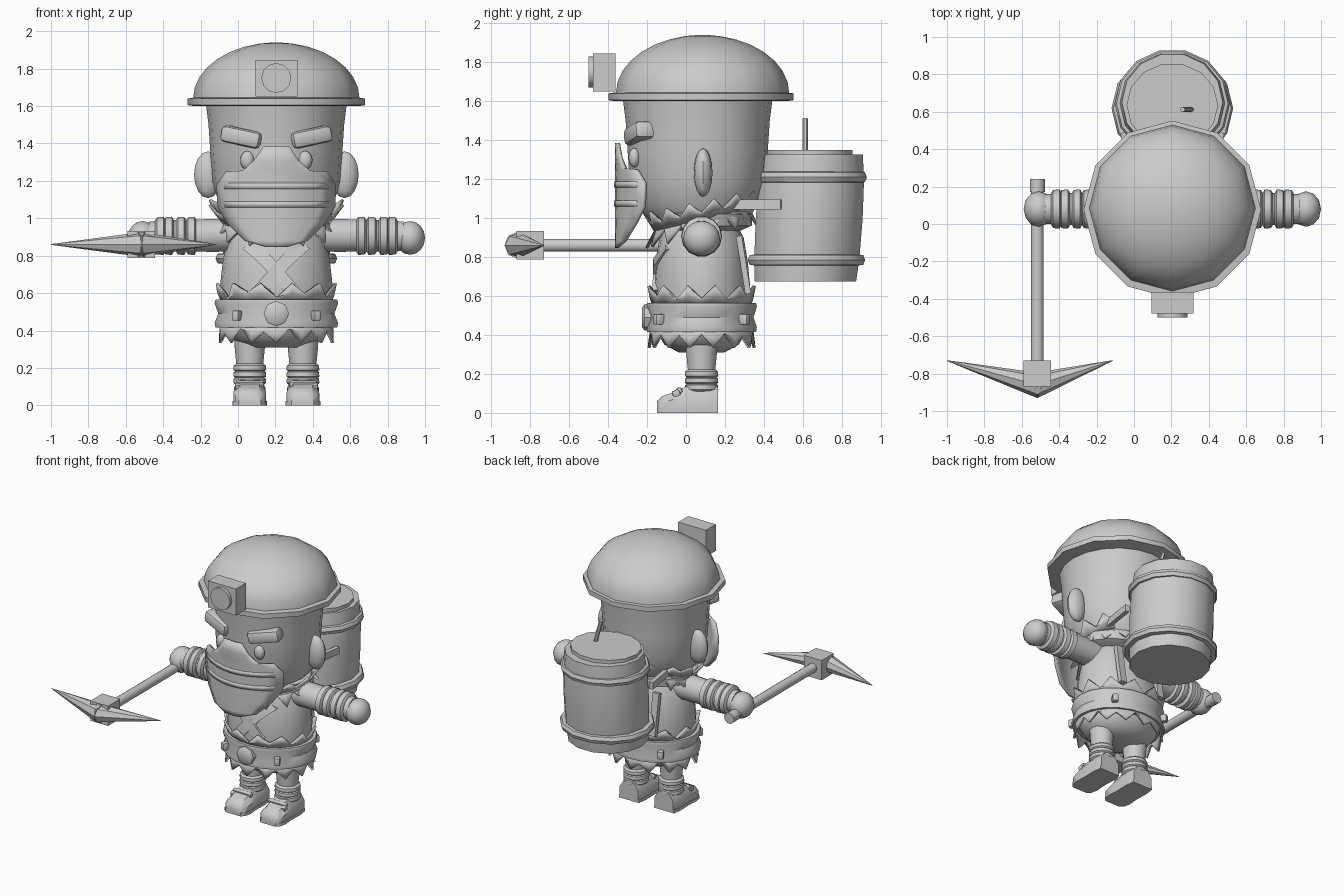
import bpy, bmesh, math
from mathutils import Vector, Matrix

if "Cube" in bpy.data.objects:
    bpy.data.objects.remove(bpy.data.objects["Cube"])

CX, CY = 0.205, 0.08          # body axis
PARTS = []
grey = bpy.data.materials.new("stone_grey")
grey.use_nodes = True
grey.diffuse_color = (0.6, 0.6, 0.6, 1)
grey.node_tree.nodes["Principled BSDF"].inputs["Base Color"].default_value = (0.6, 0.6, 0.6, 1)


def finish(name, bm):
    bmesh.ops.recalc_face_normals(bm, faces=bm.faces)
    mesh = bpy.data.meshes.new(name)
    bm.to_mesh(mesh)
    bm.free()
    mesh.materials.append(grey)
    ob = bpy.data.objects.new(name, mesh)
    bpy.context.collection.objects.link(ob)
    PARTS.append(ob)
    return ob


def loft(name, rings, closed=True, cap=True):
    """Skin a list of equally long point rings."""
    bm = bmesh.new()
    vs = [[bm.verts.new(p) for p in ring] for ring in rings]
    n = len(vs[0])
    for a, b in zip(vs, vs[1:]):
        for i in range(n if closed else n - 1):
            j = (i + 1) % n
            bm.faces.new((a[i], a[j], b[j], b[i]))
    if cap:
        bm.faces.new(vs[0])
        bm.faces.new(vs[-1])
    return finish(name, bm)


def circle(cx, cy, z, rx, ry, n):
    return [(cx + rx * math.cos(math.tau * i / n), cy + ry * math.sin(math.tau * i / n), z)
            for i in range(n)]


def lathe(name, profile, cx=CX, cy=CY, sx=1, sy=1, n=16, shear=0):
    z0 = profile[0][1]
    return loft(name, [circle(cx, cy + shear * (z - z0), z, r * sx, r * sy, n) for r, z in profile])


def rod(name, a, b, profile, n=12):
    """Turned shape between two points; profile is (fraction, radius)."""
    a, b = Vector(a), Vector(b)
    rot = (b - a).to_track_quat('Z', 'Y')
    return loft(name, [[a.lerp(b, t) + rot @ Vector(p) for p in circle(0, 0, 0, r, r, n)]
                       for t, r in profile])


def box(name, centre, size, bevel=0, rot=(0, 0, 0)):
    bm = bmesh.new()
    bmesh.ops.create_cube(bm, size=1)
    bmesh.ops.scale(bm, vec=size, verts=bm.verts)
    if bevel:
        bmesh.ops.bevel(bm, geom=bm.edges[:], offset=bevel, segments=2, affect='EDGES', profile=0.5)
    ob = finish(name, bm)
    for axis, ang in zip("XYZ", rot):
        ob.data.transform(Matrix.Rotation(ang, 4, axis))
    ob.data.transform(Matrix.Translation(centre))
    return ob


def ball(name, centre, size, n=12):
    bm = bmesh.new()
    bmesh.ops.create_uvsphere(bm, u_segments=n, v_segments=8, radius=1)
    bmesh.ops.scale(bm, vec=size, verts=bm.verts)
    bmesh.ops.translate(bm, vec=centre, verts=bm.verts)
    return finish(name, bm)


def fringe(name, base, tip, teeth=14, sx=1, sy=1, tilt=0.0):
    """Zigzag ring; base and tip are (radius, z), tilt raises the back."""
    rings = [[], [], []]
    for i in range(teeth * 2):
        ang = math.tau * i / (teeth * 2)
        k = 1.0 if i % 2 else 0.35 + 0.2 * math.sin(i * 1.7)
        for ring, f in zip(rings, (0, 0.5 * (0.5 + k / 2), k)):
            r = base[0] + (tip[0] - base[0]) * f
            z = base[1] + (tip[1] - base[1]) * f
            ring.append((CX + r * sx * math.cos(ang), CY + r * sy * math.sin(ang),
                         z + tilt * math.sin(ang)))
    ob = loft(name, rings, cap=False)
    mod = ob.modifiers.new("thickness", 'SOLIDIFY')
    mod.thickness = 0.015
    return ob


# Helmet with lamp
lathe("helmet_brim", [(0.44, 1.6), (0.475, 1.605), (0.475, 1.64), (0.44, 1.645)], cy=0.077, n=12)
dome = [(0.445 * math.cos(t * math.pi / 16), 1.64 + 0.3 * math.sin(t * math.pi / 16)) for t in range(8)]
lathe("helmet_dome", dome + [(0.02, 1.94)], cy=0.085, n=12)
box("lamp_box", (CX, -0.42, 1.748), (0.225, 0.115, 0.195))
rod("lamp_lens", (CX, -0.45, 1.75), (CX, -0.5, 1.75), [(0, 0.08), (1, 0.08)])

# Head and face
lathe("head", [(0.16, 0.93), (0.25, 0.98), (0.31, 1.07), (0.35, 1.2), (0.36, 1.35), (0.37, 1.5),
               (0.385, 1.62)], cy=0.06, sx=0.98, n=20)
for s, side in ((-1, "right"), (1, "left")):
    ball(side + "_ear", (CX + s * 0.365, 0.088, 1.233), (0.075, 0.048, 0.125))
    box(side + "_eyebrow", (CX + s * 0.18, -0.235, 1.435), (0.225, 0.12, 0.09), 0.025,
        (0, -s * 0.2, s * 0.3))
    ball(side + "_eye", (CX + s * 0.155, -0.265, 1.31), (0.038, 0.03, 0.05))


# Curved face mask with two raised folds
def mask_rows(rows, off):
    return [[(CX + w * u / 4, -0.365 - off + 1.45 * (w * u / 4) ** 2, z) for u in range(-4, 5)]
            for w, z in rows]


mask = loft("face_mask", mask_rows([(0.07, 1.385), (0.12, 1.31), (0.18, 1.255), (0.27, 1.25),
            (0.32, 1.18), (0.315, 1.06), (0.26, 0.97), (0.17, 0.88), (0.06, 0.847)], 0),
            closed=False, cap=False)
mask.modifiers.new("thickness", 'SOLIDIFY').thickness = 0.02
for i, z in enumerate((1.075, 1.172)):
    fold = loft("mask_fold_%d" % (i + 1), mask_rows([(0.28, z - 0.016), (0.28, z + 0.016)], 0.004),
                closed=False, cap=False)
    fold.modifiers.new("thickness", 'SOLIDIFY').thickness = 0.018

# Torso, collar and belt
lathe("torso", [(0.14, 0.31), (0.23, 0.35), (0.28, 0.42), (0.29, 0.55), (0.3, 0.65), (0.285, 0.78),
                (0.26, 0.9), (0.2, 1.0)], sy=0.83, n=20)
fringe("collar_lower", (0.26, 1.04), (0.34, 0.91), 14, sy=0.85, tilt=0.06)
fringe("collar_upper", (0.29, 1.0), (0.36, 1.09), 14, sy=0.8, tilt=0.06)
lathe("collar_ring", [(0.22, 0.93), (0.3, 0.96), (0.31, 1.02), (0.24, 1.05)], sy=0.85)
fringe("tunic_fringe", (0.295, 0.55), (0.335, 0.65), 12, sy=0.86)
fringe("skirt_fringe", (0.3, 0.44), (0.315, 0.335), 14, sy=0.88)
lathe("belt", [(0.28, 0.415), (0.325, 0.415), (0.33, 0.44), (0.31, 0.49), (0.33, 0.545),
               (0.325, 0.565), (0.28, 0.565)], sy=0.86, n=20)
rod("buckle", (CX, -0.16, 0.49), (CX, -0.225, 0.49), [(0, 0.068), (0.8, 0.068), (1, 0.05)], 8)
for s, side in ((-1, "right"), (1, "left")):
    for y, x in ((-0.14, 0.21), (0.3, 0.21)):
        box(side + ("_front_stud" if y < 0 else "_back_stud"), (CX + s * x, y, 0.48),
            (0.04, 0.05, 0.055), 0.008, (0, 0, s * (0.5 if y < 0 else -0.5)))
    # Crossed chest strap, back strap and carrying strap
    path = [(-0.15, -0.105, 0.86), (-0.05, -0.168, 0.77), (0.09, -0.172, 0.61)]
    rings = [[(CX + s * (x + dx), y + dy, z + dx * 0.7) for dx, dy in
              ((-0.03, 0), (0.03, 0), (0.03, 0.03), (-0.03, 0.03))] for x, y, z in path]
    loft(side + "_chest_strap", rings)
    box(side + "_back_strap", (CX + s * 0.16, 0.295, 0.76), (0.05, 0.03, 0.3), 0, (0.16, 0, 0))
    box(side + "_carry_strap", (CX + s * 0.24, 0.34, 1.07), (0.03, 0.3, 0.05), 0, (0, 0, -s * 0.15))

# Arms, wraps and hands
for s, side in ((-1, "right"), (1, "left")):
    a, b = (CX + s * 0.2, CY, 0.91), (CX + s * 0.68, CY, 0.905)
    rod(side + "_arm", a, b, [(0, 0.09), (0.3, 0.09), (0.75, 0.085), (1, 0.08)], 14)
    for i, x in enumerate((0.455, 0.51, 0.575, 0.62)):
        h = 0.028
        rod("%s_wrap_%d" % (side, i + 1), (CX + s * (x - h), CY, 0.906), (CX + s * (x + h), CY, 0.906),
            [(0, 0.085), (0.2, 0.105), (0.8, 0.102), (1, 0.085)], 14)
    ball(side + "_hand", (CX + s * 0.715, CY, 0.895), (0.08, 0.095, 0.09))

# Legs, wraps and boots
for s, side in ((-1, "right"), (1, "left")):
    x = CX + s * 0.142
    lathe(side + "_leg", [(0.065, 0.08), (0.07, 0.2), (0.08, 0.3), (0.085, 0.38)], cx=x, n=14)
    for i, z in enumerate((0.13, 0.165, 0.2)):
        lathe("%s_leg_wrap_%d" % (side, i + 1), [(0.07, z - 0.025), (0.088, z - 0.01),
              (0.086, z + 0.012), (0.07, z + 0.025)], cx=x, n=14)
    boot = [(0.165, 0.075, 0.13), (0.1, 0.085, 0.145), (0.0, 0.082, 0.135), (-0.08, 0.088, 0.1),
            (-0.125, 0.078, 0.085), (-0.148, 0.055, 0.06)]
    loft(side + "_boot", [[(x - w, y, 0.015), (x - w, y, h * 0.65), (x - w * 0.6, y, h),
                           (x + w * 0.6, y, h), (x + w, y, h * 0.65), (x + w, y, 0.015)]
                          for y, w, h in boot])
    loft(side + "_sole", [[(x - w - 0.005, y, 0), (x - w - 0.005, y, 0.022), (x + w + 0.005, y, 0.022),
                           (x + w + 0.005, y, 0)] for y, w, h in boot])
    box(side + "_boot_strap", (x, -0.035, 0.115), (0.15, 0.03, 0.03), 0.008, (0.35, 0, 0))
    box(side + "_boot_knot", (x + s * 0.065, -0.05, 0.1), (0.03, 0.04, 0.035), 0.008, (0.4, 0, 0))

# Pickaxe
PX, PZ = -0.517, 0.86
rod("pick_handle", (PX, 0.24, PZ), (PX, -0.76, PZ),
    [(0, 0.04), (0.07, 0.04), (0.07, 0.034), (1, 0.034)], 10)
box("pick_block", (PX, -0.8, PZ), (0.145, 0.14, 0.145))
for x, name in ((-1.0, "right_spike"), (-0.115, "left_spike")):
    d = 0.02 if x < PX else -0.02
    rod(name, (PX + d, -0.866, PZ), (x, -0.73, PZ), [(0, 0.068), (0.25, 0.052), (1, 0.002)], 8)

# Barrel with lid, hoops and fuse
lathe("barrel", [(0.275, 0.675), (0.285, 0.78), (0.29, 1.0), (0.285, 1.2), (0.27, 1.325)],
      cy=0.613, sy=0.97, n=14, shear=0.06)
lathe("barrel_lid", [(0.245, 1.31), (0.245, 1.35)], cy=0.635, sy=0.92, n=14)
for name, z, y, r in (("lower_hoop", 0.785, 0.618, 0.325), ("upper_hoop", 1.21, 0.643, 0.308)):
    lathe(name, [(0.27, z - 0.03), (r - 0.01, z - 0.025), (r, z), (r - 0.01, z + 0.025), (0.27, z + 0.03)],
          cy=y, sy=0.95, n=14)
rod("fuse", (0.31, 0.612, 1.33), (0.26, 0.612, 1.51), [(0, 0.014), (1, 0.014)], 6)

# Smooth shading with sharp creases
bpy.ops.object.select_all(action='DESELECT')
for ob in PARTS:
    ob.select_set(True)
bpy.context.view_layer.objects.active = PARTS[0]
bpy.ops.object.shade_smooth_by_angle(angle=math.radians(40))
